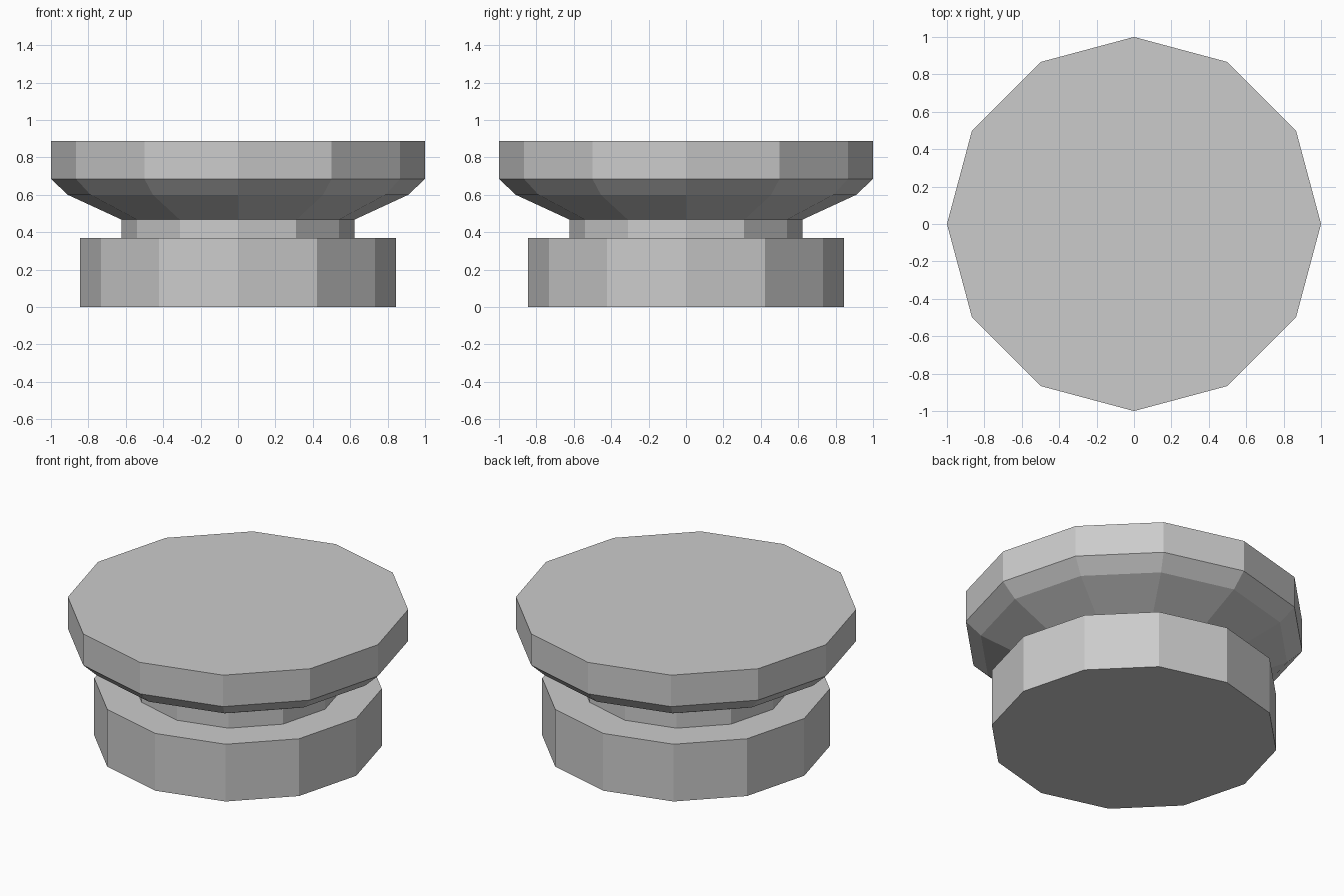
import bpy
import bmesh
from math import cos, sin, tau

if "Cube" in bpy.data.objects:
    bpy.data.objects.remove(bpy.data.objects["Cube"])

SIDES = 12


def lathe(name, profile):
    """Turn a (radius, height) profile into a capped, flat-shaded solid."""
    bm = bmesh.new()
    rings = [[bm.verts.new((r * cos(tau * i / SIDES), r * sin(tau * i / SIDES), z))
              for i in range(SIDES)] for r, z in profile]
    for low, high in zip(rings, rings[1:]):
        for i in range(SIDES):
            j = (i + 1) % SIDES
            bm.faces.new((low[i], low[j], high[j], high[i]))
    bm.faces.new(rings[0][::-1])
    bm.faces.new(rings[-1])
    mesh = bpy.data.meshes.new(name)
    bm.to_mesh(mesh)
    bm.free()
    obj = bpy.data.objects.new(name, mesh)
    bpy.context.collection.objects.link(obj)
    return obj


# One continuous turned body: base drum, narrow neck, flared underside, top rim
lathe("turned_pedestal", [
    (0.845, 0.0), (0.845, 0.37),
    (0.622, 0.37), (0.622, 0.467),
    (0.91, 0.60), (1.0, 0.685),
    (1.0, 0.888),
])
